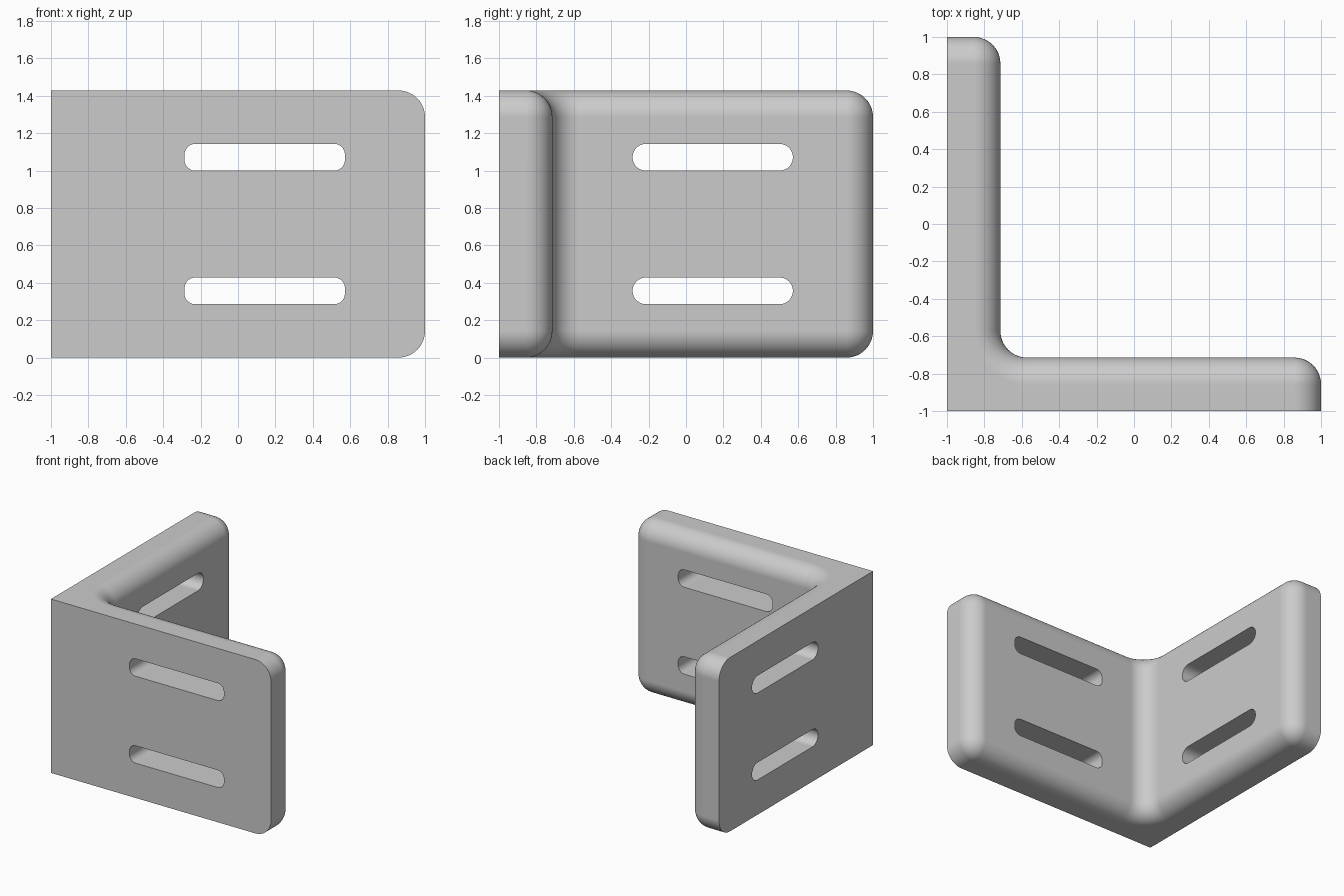
import bpy
import bmesh
from math import sin, cos, pi, radians

if "Cube" in bpy.data.objects:
    bpy.data.objects.remove(bpy.data.objects["Cube"])

HEIGHT = 10 / 7
THICK = 2 / 7
R = 1 / 7          # rounding of the inner edges and free ends
STEPS = 12

grey = bpy.data.materials.new("light grey")
grey.use_nodes = True
grey.diffuse_color = (0.6, 0.6, 0.6, 1)
grey.node_tree.nodes["Principled BSDF"].inputs["Base Color"].default_value = (0.6, 0.6, 0.6, 1)


def arc(cx, cy, radius, start, end):
    angles = [radians(start + (end - start) * i / STEPS) for i in range(STEPS + 1)]
    return [(cx + radius * cos(a), cy + radius * sin(a)) for a in angles]


def section(d):
    """L-shaped outline with its inner and end sides drawn in by d."""
    inner = THICK - 1
    return ([(-1, -1), (1 - d, -1)]
            + arc(1 - R, inner - R, R - d, 0, 90)
            + arc(inner + R, inner + R, R + d, 270, 180)
            + arc(inner - R, 1 - R, R - d, 0, 90)
            + [(-1, 1 - d)])


def loft(bm, rings):
    """Skin matching point rings and cap both ends."""
    rows = [[bm.verts.new(p) for p in ring] for ring in rings]
    n = len(rows[0])
    for a, b in zip(rows, rows[1:]):
        for i in range(n):
            j = (i + 1) % n
            bm.faces.new((a[i], a[j], b[j], b[i]))
    bm.faces.new(rows[0][::-1])
    bm.faces.new(rows[-1])


def finish(bm, name):
    bmesh.ops.remove_doubles(bm, verts=bm.verts, dist=1e-5)
    bmesh.ops.recalc_face_normals(bm, faces=bm.faces)
    mesh = bpy.data.meshes.new(name)
    bm.to_mesh(mesh)
    bm.free()
    mesh.materials.append(grey)
    obj = bpy.data.objects.new(name, mesh)
    bpy.context.collection.objects.link(obj)
    return obj


# Bracket: L sections stacked upward, rounded at top and bottom
lower = [(R * (1 - cos(a)), R * (1 - sin(a)))
         for a in (pi / 2 * i / STEPS for i in range(STEPS + 1))]
levels = lower + [(HEIGHT - z, d) for z, d in reversed(lower)]
bm = bmesh.new()
loft(bm, [[(x, y, z) for x, y in section(d)] for z, d in levels])
bracket = finish(bm, "angle_bracket")


# Slots: two through each wall
def slot_outline(z, radius):
    left, right, half = -2 / 7, 4 / 7, 1 / 14
    x0, x1, h = left + radius, right - radius, half - radius
    return (arc(x1, z + h, radius, 0, 90) + arc(x0, z + h, radius, 90, 180)
            + arc(x0, z - h, radius, 180, 270) + arc(x1, z - h, radius, 270, 360))


bm = bmesh.new()
for z in (HEIGHT / 4, HEIGHT * 3 / 4):
    loft(bm, [[(u, w, v) for u, v in slot_outline(z, 0.057)] for w in (-1.2, -0.6)])
    loft(bm, [[(w, u, v) for u, v in slot_outline(z, 1 / 14)] for w in (-1.2, -0.6)])
cutter = finish(bm, "slot_cutter")
cutter.hide_render = True

bpy.ops.object.select_all(action='DESELECT')
bpy.context.view_layer.objects.active = bracket
bracket.select_set(True)
cut = bracket.modifiers.new("slots", 'BOOLEAN')
cut.operation = 'DIFFERENCE'
cut.solver = 'EXACT'
cut.object = cutter
bpy.ops.object.modifier_apply(modifier=cut.name)
bpy.data.objects.remove(cutter)

# Smooth roundings with crisp outer edges
bpy.ops.object.shade_smooth_by_angle(angle=radians(30))
weighted = bracket.modifiers.new("even_shading", 'WEIGHTED_NORMAL')
weighted.keep_sharp = True
